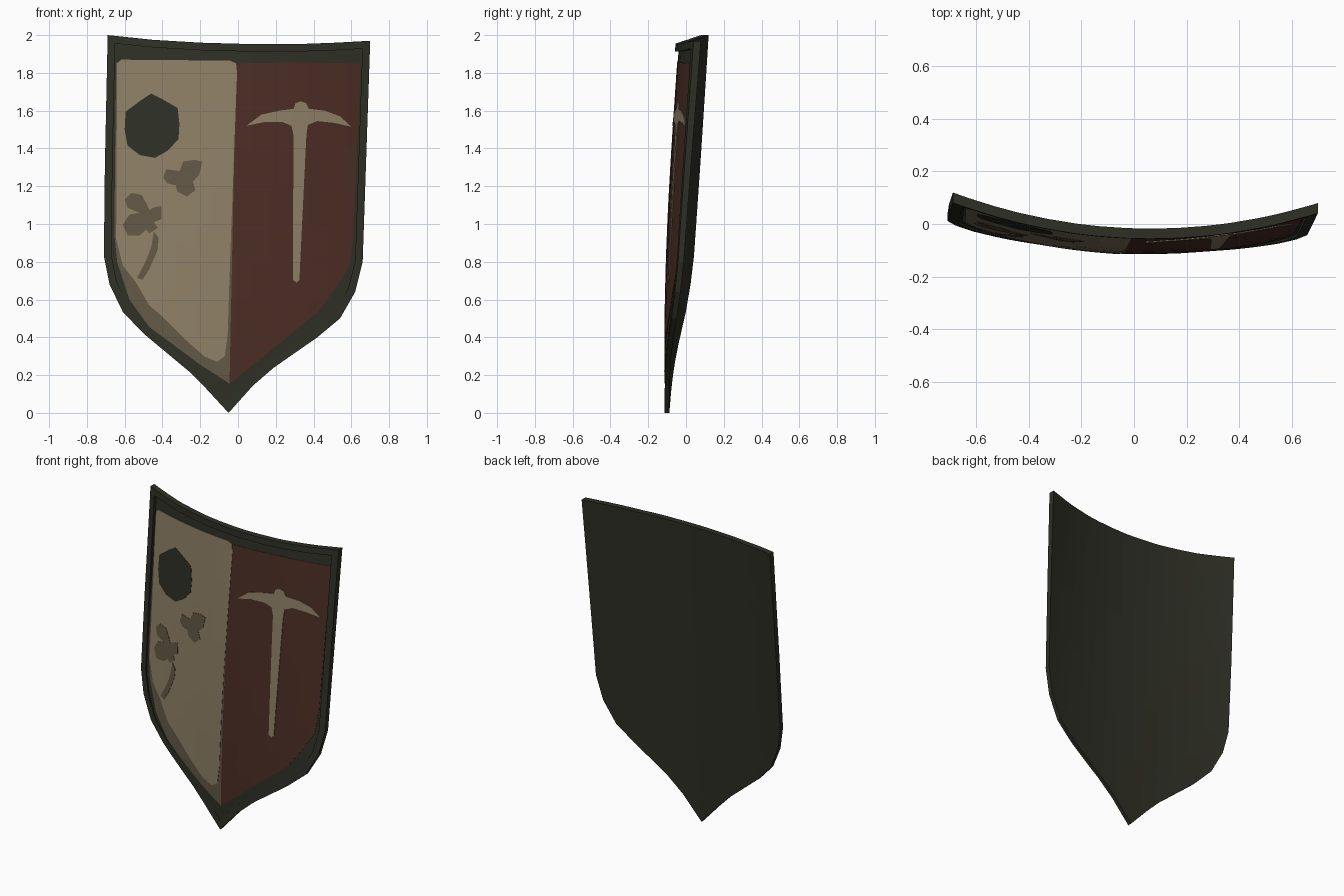
import bpy, bmesh, math
from mathutils import Vector


def material(name, r, g, b):
    m = bpy.data.materials.new(name)
    lin = [((c / 255 + 0.055) / 1.055) ** 2.4 for c in (r, g, b)]
    m.diffuse_color = (*lin, 1)
    return m


DARK = material("dark_olive", 46, 47, 37)
CREAM = material("cream_paint", 141, 127, 102)
TAN = material("worn_tan", 97, 87, 68)
RED = material("dull_red", 75, 45, 36)


# Curved shield surface: y of the back, and thickness of panel and rim
def back(x, z):
    return -0.09 + 0.0375 * z + (0.10 + 0.07 * z) * x * x - 0.03 * x


def panel(x, z):
    w = math.sin(math.pi * min(1, max(0, z / 2)) ** 0.8)
    return 0.018 + 0.027 * w * max(0, 1 - abs(x + 0.03) / 0.68)


def rim(x, z):
    return 0.025 + 0.007 * z


def slab(name, outline, mat, low, high, part="whole", width=0.04):
    """Cut an x-z outline into cells, bend it over the shield and give it thickness."""
    bm = bmesh.new()
    face = bm.faces.new([bm.verts.new((x, 0, z)) for x, z in outline])
    bm.normal_update()
    if part != "whole":
        ring = bmesh.ops.inset_individual(bm, faces=[face], thickness=width,
                                          use_even_offset=True)["faces"]
        drop = [face] if part == "ring" else ring
        bmesh.ops.delete(bm, geom=drop, context="FACES")
    bmesh.ops.triangulate(bm, faces=bm.faces[:])
    cuts = [((-0.73 + 0.1 * i, 0, 0), (1, 0, 0)) for i in range(16)]
    cuts += [((0, 0, 0.2 * i), (0, 0, 1)) for i in range(1, 10)]
    for co, no in cuts:
        bmesh.ops.bisect_plane(bm, geom=bm.verts[:] + bm.edges[:] + bm.faces[:],
                               plane_co=co, plane_no=no, dist=1e-5)
    bm.verts.index_update()
    n = len(bm.verts)
    flat = [(v.co.x, v.co.z) for v in bm.verts]
    verts = [(x, back(x, z) - low(x, z), z) for x, z in flat]
    verts += [(x, back(x, z) - high(x, z), z) for x, z in flat]
    faces = []
    for f in bm.faces:
        ids = [v.index for v in f.verts]
        faces += [ids[::-1], [i + n for i in ids]]
    for e in bm.edges:
        if len(e.link_faces) == 1:
            a, b = (v.index for v in e.verts)
            faces.append([a, b, b + n, a + n])
    bm.free()
    me = bpy.data.meshes.new(name)
    me.from_pydata(verts, [], faces)
    bm = bmesh.new()
    bm.from_mesh(me)
    bmesh.ops.recalc_face_normals(bm, faces=bm.faces[:])
    bm.to_mesh(me)
    bm.free()
    me.materials.append(mat)
    ob = bpy.data.objects.new(name, me)
    bpy.context.collection.objects.link(ob)
    return ob


def plate(name, outline, mat, level):
    """Thin painted layer lying on the panel."""
    return slab(name, outline, mat, lambda x, z: panel(x, z) - 0.002,
                lambda x, z: panel(x, z) + 0.002 * level)


# Shield outline, clockwise from the top left
SHIELD = [(-0.69, 2.0), (-0.45, 1.975), (-0.2, 1.96), (0.05, 1.953), (0.33, 1.953),
          (0.52, 1.96), (0.70, 1.97), (0.66, 0.80), (0.62, 0.64), (0.54, 0.50),
          (0.42, 0.40), (0.19, 0.24), (0.08, 0.145), (-0.05, 0.0), (-0.17, 0.13),
          (-0.26, 0.22), (-0.50, 0.42), (-0.61, 0.535), (-0.68, 0.68), (-0.71, 0.83),
          (-0.705, 1.3)]
slab("raised_rim", SHIELD, DARK, lambda x, z: 0, rim, "ring")
slab("shield_core", SHIELD, DARK, lambda x, z: 0, panel, "core")

# Painted halves
plate("red_half", [(-0.01, 1.85), (0.30, 1.855), (0.65, 1.85), (0.61, 0.92), (0.59, 0.78),
                   (0.51, 0.65), (0.42, 0.53), (0.27, 0.41), (0.035, 0.22),
                   (-0.045, 0.155)], RED, 1)
plate("worn_border", [(-0.645, 1.855), (-0.01, 1.855), (-0.045, 0.155), (-0.20, 0.255),
                      (-0.47, 0.455), (-0.575, 0.60), (-0.64, 0.80), (-0.655, 0.95)],
      TAN, 1)
plate("cream_half", [(-0.64, 1.85), (-0.62, 1.87), (-0.04, 1.865), (-0.01, 1.85),
                     (-0.005, 1.80), (-0.04, 0.86), (-0.055, 0.41), (-0.07, 0.30),
                     (-0.11, 0.27), (-0.18, 0.30), (-0.28, 0.39), (-0.39, 0.50),
                     (-0.47, 0.57), (-0.54, 0.69), (-0.61, 0.78), (-0.645, 0.92)],
      CREAM, 2)

# Flower emblem
plate("flower_head", [(-0.46, 1.69), (-0.40, 1.66), (-0.32, 1.615), (-0.31, 1.53),
                      (-0.315, 1.45), (-0.37, 1.39), (-0.44, 1.35), (-0.52, 1.365),
                      (-0.585, 1.415), (-0.60, 1.50), (-0.595, 1.595), (-0.52, 1.65)],
      DARK, 3)
plate("upper_leaf", [(-0.395, 1.245), (-0.38, 1.29), (-0.31, 1.28), (-0.29, 1.33),
                     (-0.23, 1.34), (-0.19, 1.33), (-0.205, 1.26), (-0.24, 1.225),
                     (-0.225, 1.18), (-0.27, 1.145), (-0.32, 1.17), (-0.33, 1.205),
                     (-0.375, 1.215)], TAN, 3)
plate("lower_leaves", [(-0.60, 1.13), (-0.565, 1.165), (-0.51, 1.155), (-0.48, 1.10),
                       (-0.47, 1.075), (-0.44, 1.09), (-0.405, 1.095), (-0.405, 1.025),
                       (-0.445, 1.01), (-0.425, 0.98), (-0.47, 0.95), (-0.485, 0.97),
                       (-0.52, 0.94), (-0.585, 0.94), (-0.61, 0.995), (-0.575, 1.05),
                       (-0.52, 1.06), (-0.585, 1.085)], TAN, 3)
plate("flower_stem", [(-0.445, 0.96), (-0.42, 0.925), (-0.425, 0.865), (-0.47, 0.76),
                      (-0.505, 0.705), (-0.535, 0.715), (-0.49, 0.80), (-0.46, 0.875)],
      TAN, 3)

# Pickaxe emblem
plate("pickaxe", [(0.045, 1.52), (0.125, 1.58), (0.22, 1.60), (0.295, 1.61), (0.305, 1.64),
                  (0.33, 1.65), (0.36, 1.64), (0.375, 1.61), (0.46, 1.60), (0.54, 1.57),
                  (0.60, 1.515), (0.51, 1.535), (0.42, 1.545), (0.37, 1.525),
                  (0.362, 1.47), (0.325, 0.705), (0.31, 0.69), (0.29, 0.705),
                  (0.294, 1.47), (0.283, 1.52), (0.235, 1.54), (0.14, 1.54)], CREAM, 3)
